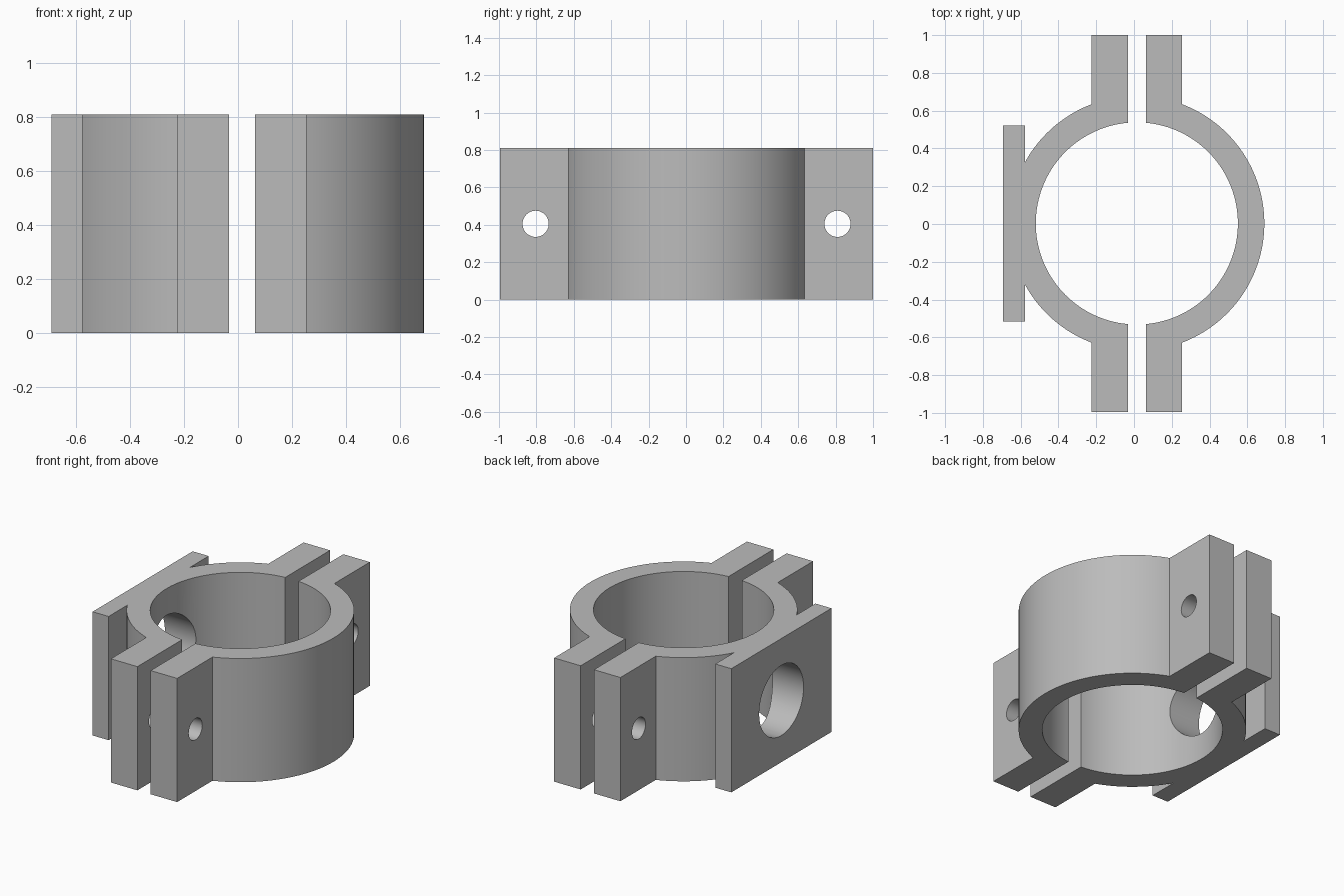
import bpy
import bmesh
from math import acos, cos, sin, pi
from mathutils import Matrix

cube = bpy.data.objects.get("Cube")
if cube:
    bpy.data.objects.remove(cube, do_unlink=True)

HEIGHT = 0.81
CX, CY = 0.015, 0.003        # bore axis
R_IN, R_OUT = 0.535, 0.675
GAP, TAB = 0.048, 0.24       # tab faces, measured from the bore axis
TAB_END = 0.997
PLATE_IN, PLATE_OUT, PLATE_W = 0.592, 0.708, 0.518
BOLT_Y, BOLT_R, PORT_R = 0.807, 0.07, 0.23

grey = bpy.data.materials.new("grey_metal")
grey.use_nodes = True
grey.diffuse_color = (0.5, 0.5, 0.5, 1)
grey.node_tree.nodes["Principled BSDF"].inputs["Base Color"].default_value = (0.5, 0.5, 0.5, 1)


def arc(radius, start, end, steps):
    return [(radius * cos(start + (end - start) * i / steps),
             radius * sin(start + (end - start) * i / steps)) for i in range(steps + 1)]


def make_object(name, bm):
    bmesh.ops.recalc_face_normals(bm, faces=bm.faces)
    mesh = bpy.data.meshes.new(name)
    bm.to_mesh(mesh)
    bm.free()
    obj = bpy.data.objects.new(name, mesh)
    bpy.context.collection.objects.link(obj)
    return obj


def extrude_outline(name, points, side):
    bm = bmesh.new()
    verts = [bm.verts.new((CX + side * x, CY + y, 0)) for x, y in points]
    face = bm.faces.new(verts)
    top = bmesh.ops.extrude_face_region(bm, geom=[face])["geom"]
    bmesh.ops.translate(bm, vec=(0, 0, HEIGHT),
                        verts=[g for g in top if isinstance(g, bmesh.types.BMVert)])
    return make_object(name, bm)


def drill(obj, radius, x_mid, y, depth):
    """Cut a round hole along x at mid height."""
    bm = bmesh.new()
    place = Matrix.Translation((x_mid, y, HEIGHT / 2)) @ Matrix.Rotation(pi / 2, 4, 'Y')
    bmesh.ops.create_cone(bm, cap_ends=True, segments=48, radius1=radius,
                          radius2=radius, depth=depth, matrix=place)
    cutter = make_object("hole_cutter", bm)
    cutter.hide_render = True
    mod = obj.modifiers.new("hole", 'BOOLEAN')
    mod.operation = 'DIFFERENCE'
    mod.solver = 'EXACT'
    mod.object = cutter
    graph = bpy.context.evaluated_depsgraph_get()
    cut_mesh = bpy.data.meshes.new_from_object(obj.evaluated_get(graph))
    obj.modifiers.clear()
    obj.data = cut_mesh
    bpy.data.objects.remove(cutter, do_unlink=True)


def finish(obj):
    obj.data.materials.clear()
    obj.data.materials.append(grey)
    bpy.ops.object.select_all(action='DESELECT')
    obj.select_set(True)
    bpy.context.view_layer.objects.active = obj
    bpy.ops.object.shade_smooth_by_angle(angle=pi / 6)


# Shared outline pieces: bore, two bolt tabs and the outer wall
a_in, a_out, a_plate = acos(GAP / R_IN), acos(TAB / R_OUT), acos(PLATE_IN / R_OUT)
bore = arc(R_IN, a_in, -a_in, 64)
lower_tab = [(GAP, -TAB_END), (TAB, -TAB_END)]
upper_tab = [(TAB, TAB_END), (GAP, TAB_END)]
plain_wall = arc(R_OUT, -a_out, a_out, 64)
plate_wall = (arc(R_OUT, -a_out, -a_plate, 20)
              + [(PLATE_IN, -PLATE_W), (PLATE_OUT, -PLATE_W),
                 (PLATE_OUT, PLATE_W), (PLATE_IN, PLATE_W)]
              + arc(R_OUT, a_plate, a_out, 20))

# Two clamp halves, the right one carrying the mounting plate
for name, wall, side in (("left_clamp_half", plain_wall, 1),
                         ("right_clamp_half_with_plate", plate_wall, -1)):
    half = extrude_outline(name, bore + lower_tab + wall + upper_tab, side)
    for end in (-1, 1):
        drill(half, BOLT_R, CX, CY + end * BOLT_Y, 1)
    if side < 0:
        drill(half, PORT_R, CX - R_OUT, CY, 1)   # large port through plate and wall
    finish(half)
